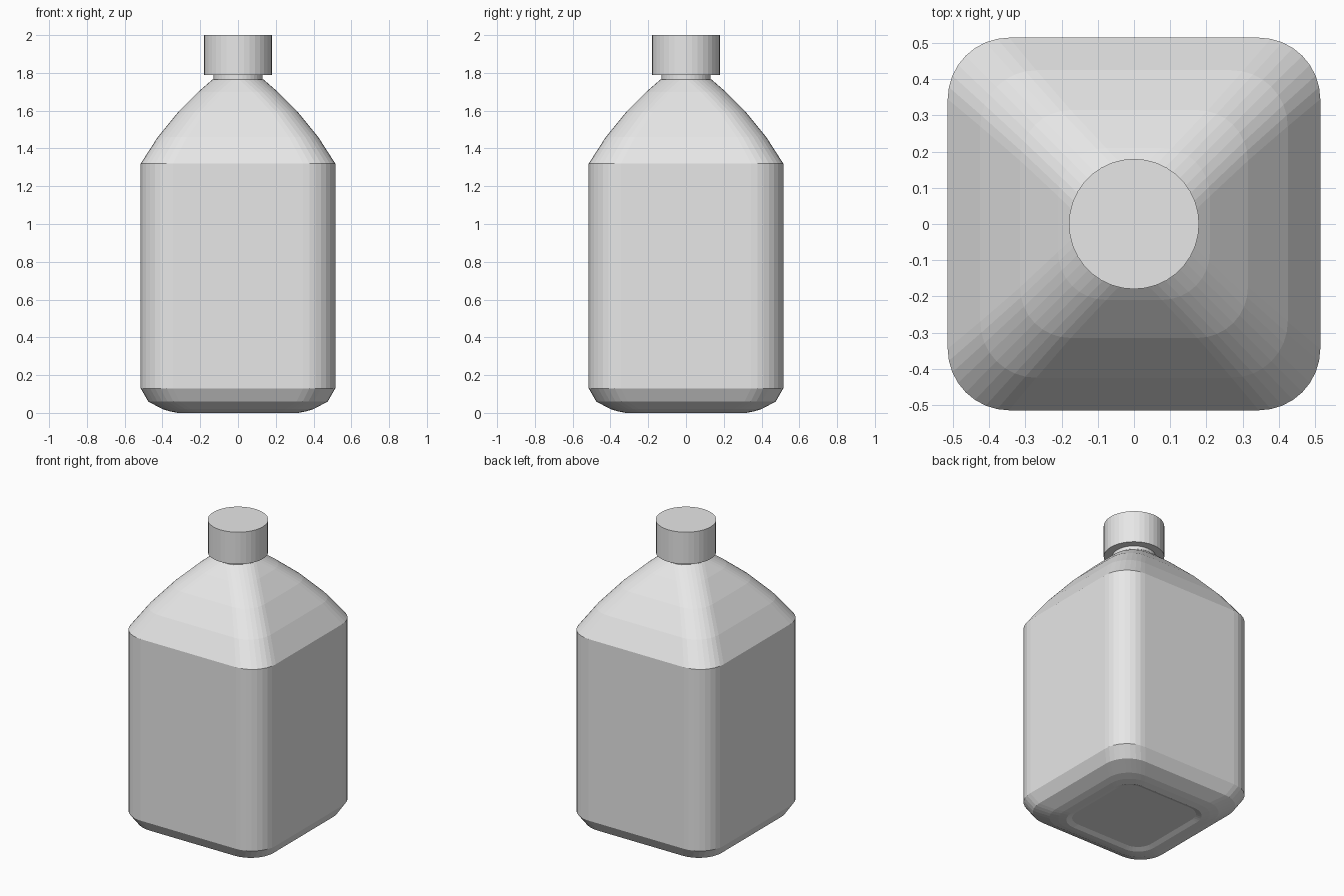
import bpy, bmesh, math

if "Cube" in bpy.data.objects:
    bpy.data.objects.remove(bpy.data.objects["Cube"])

grey = bpy.data.materials.new("light grey plastic")
grey.diffuse_color = (0.8, 0.8, 0.8, 1)
grey.use_nodes = True
grey.node_tree.nodes["Principled BSDF"].inputs["Base Color"].default_value = grey.diffuse_color


def rounded_square(half, radius, z, seg=8):
    """Points of a rounded square, anticlockwise from the +x side."""
    pts = []
    c = half - radius
    for q, (sx, sy) in enumerate([(1, 1), (-1, 1), (-1, -1), (1, -1)]):
        for i in range(seg + 1):
            a = math.pi / 2 * (q + i / seg)
            pts.append((sx * c + radius * math.cos(a),
                        sy * c + radius * math.sin(a), z))
    return pts


def circle(radius, z, n=36):
    return [(radius * math.cos(2 * math.pi * i / n),
             radius * math.sin(2 * math.pi * i / n), z) for i in range(n)]


def loft(name, sections):
    """Skin a stack of equal-count sections and close both ends."""
    bm = bmesh.new()
    rings = [[bm.verts.new(p) for p in s] for s in sections]
    n = len(rings[0])
    for a, b in zip(rings, rings[1:]):
        for i in range(n):
            j = (i + 1) % n
            bm.faces.new((a[i], a[j], b[j], b[i]))
    bm.faces.new(list(reversed(rings[0])))
    bm.faces.new(rings[-1])
    me = bpy.data.meshes.new(name)
    bm.to_mesh(me)
    bm.free()
    me.materials.append(grey)
    ob = bpy.data.objects.new(name, me)
    bpy.context.collection.objects.link(ob)
    return ob


# body: shallow base recess, chamfered foot, straight walls, domed shoulder
profile = [  # half width, corner radius, height
    (0.29, 0.10, 0.012), (0.32, 0.12, 0.0), (0.36, 0.14, 0.008),
    (0.40, 0.15, 0.02), (0.475, 0.165, 0.06), (0.515, 0.17, 0.13),
    (0.515, 0.17, 1.32), (0.425, 0.155, 1.46), (0.315, 0.14, 1.595),
    (0.21, 0.133, 1.70), (0.135, 0.13, 1.765),
]
loft("bottle_body", [rounded_square(*p) for p in profile])

# neck and screw cap
loft("neck", [circle(0.13, 1.76), circle(0.13, 1.795)])
loft("cap", [circle(0.18, 1.79), circle(0.18, 2.0)])
